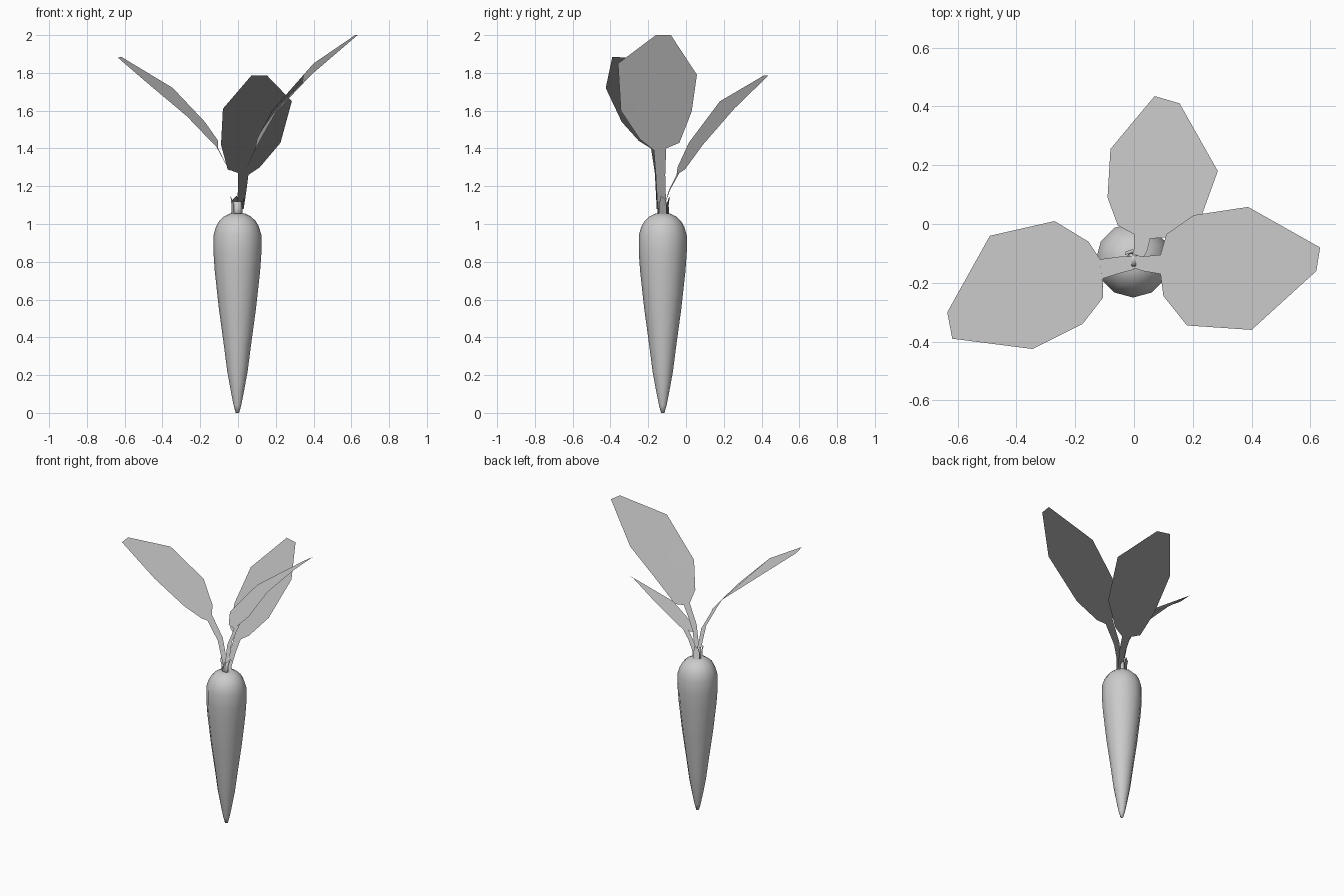
import bpy
import bmesh
import math
from mathutils import Vector

cube = bpy.data.objects.get("Cube")
if cube:
    bpy.data.objects.remove(cube, do_unlink=True)

# One plain grey for every part
grey = bpy.data.materials.new("light_grey")
grey.use_nodes = True
GREY = (0.6, 0.6, 0.6, 1)
grey.diffuse_color = GREY
grey.node_tree.nodes["Principled BSDF"].inputs["Base Color"].default_value = GREY

AXIS_X, AXIS_Y = -0.003, -0.123


def finish(name, bm):
    mesh = bpy.data.meshes.new(name)
    bm.to_mesh(mesh)
    bm.free()
    mesh.materials.append(grey)
    for poly in mesh.polygons:
        poly.use_smooth = True
    obj = bpy.data.objects.new(name, mesh)
    bpy.context.collection.objects.link(obj)
    return mesh


def lathe(name, profile, sides):
    """Loft rings of (height, radius) around the root axis, capped at both ends."""
    bm = bmesh.new()
    loops = []
    for z, r in profile:
        angles = [math.tau * i / sides for i in range(sides)]
        loops.append([bm.verts.new((AXIS_X + r * math.cos(a), AXIS_Y + r * math.sin(a), z))
                      for a in angles])
    for low, high in zip(loops, loops[1:]):
        for i in range(sides):
            j = (i + 1) % sides
            bm.faces.new((low[i], low[j], high[j], high[i]))
    bm.faces.new(loops[0][::-1])
    bm.faces.new(loops[-1])
    finish(name, bm)


def blade(name, outward, rows):
    """Ribbon through (right, left) rows, with soft foliage normals facing up."""
    bm = bmesh.new()
    pairs = [[bm.verts.new(p) for p in row] for row in rows]
    for (r0, l0), (r1, l1) in zip(pairs, pairs[1:]):
        bm.faces.new((r0, r1, l1, l0))
    mesh = finish(name, bm)
    up = Vector((outward[0] * 0.02, outward[1] * 0.02, 1)).normalized()
    mesh.normals_split_custom_set([up] * len(mesh.loops))


# Tapered root with a rounded shoulder
lathe("root", [(0, 0.009), (0.04, 0.02), (0.11, 0.034), (0.22, 0.054), (0.36, 0.072),
               (0.55, 0.098), (0.75, 0.12), (0.85, 0.127), (0.94, 0.127),
               (0.985, 0.114), (1.015, 0.097), (1.04, 0.071), (1.055, 0.04)], 12)

# Crown stub and three short split sheaths around it
lathe("crown", [(1.04, 0.028), (1.08, 0.026), (1.12, 0.023)], 6)
for i, degrees in enumerate((0, 110, 200)):
    c, s = math.cos(math.radians(degrees)), math.sin(math.radians(degrees))

    def at(out, side, z):
        return (AXIS_X + out * c - side * s, AXIS_Y + out * s + side * c, z)

    blade(f"sheath_{i + 1}", (c, s),
          [(at(0.028, -0.02, 1.05), at(0.028, 0.02, 1.05)),
           (at(0.026, -0.02, 1.1), at(0.026, 0.02, 1.1)),
           (at(0.036, -0.01, 1.15), at(0.036, 0.014, 1.13))])

# Leaves, each a ribbon stem widening into a faceted blade
blade("left_leaf", (1, -0.1), [
    ((0.0, -0.15, 1.08), (0.0, -0.105, 1.08)),
    ((0.03, -0.16, 1.26), (0.03, -0.11, 1.26)),
    ((0.09, -0.17, 1.39), (0.09, -0.105, 1.4)),
    ((0.1, -0.245, 1.45), (0.11, -0.035, 1.43)),
    ((0.18, -0.345, 1.6), (0.203, 0.03, 1.595)),
    ((0.4, -0.36, 1.85), (0.388, 0.058, 1.79)),
    ((0.62, -0.16, 2.0), (0.633, -0.08, 2.0))])
blade("right_leaf", (-1, -0.4), [
    ((0.0, -0.11, 1.08), (0.0, -0.155, 1.08)),
    ((-0.04, -0.11, 1.27), (-0.04, -0.165, 1.27)),
    ((-0.115, -0.12, 1.41), (-0.105, -0.185, 1.4)),
    ((-0.155, -0.06, 1.45), (-0.105, -0.25, 1.44)),
    ((-0.27, 0.01, 1.57), (-0.175, -0.34, 1.54)),
    ((-0.49, -0.04, 1.755), (-0.345, -0.425, 1.72)),
    ((-0.635, -0.3, 1.88), (-0.618, -0.39, 1.885))])
blade("back_leaf", (0.1, 1), [
    ((0.03, -0.12, 1.08), (-0.01, -0.12, 1.08)),
    ((0.045, -0.09, 1.18), (0.0, -0.085, 1.18)),
    ((0.055, -0.05, 1.26), (0.0, -0.035, 1.27)),
    ((0.115, -0.045, 1.3), (-0.055, -0.005, 1.29)),
    ((0.225, 0.015, 1.43), (-0.09, 0.09, 1.42)),
    ((0.285, 0.18, 1.65), (-0.08, 0.255, 1.61)),
    ((0.155, 0.41, 1.785), (0.07, 0.435, 1.785))])
